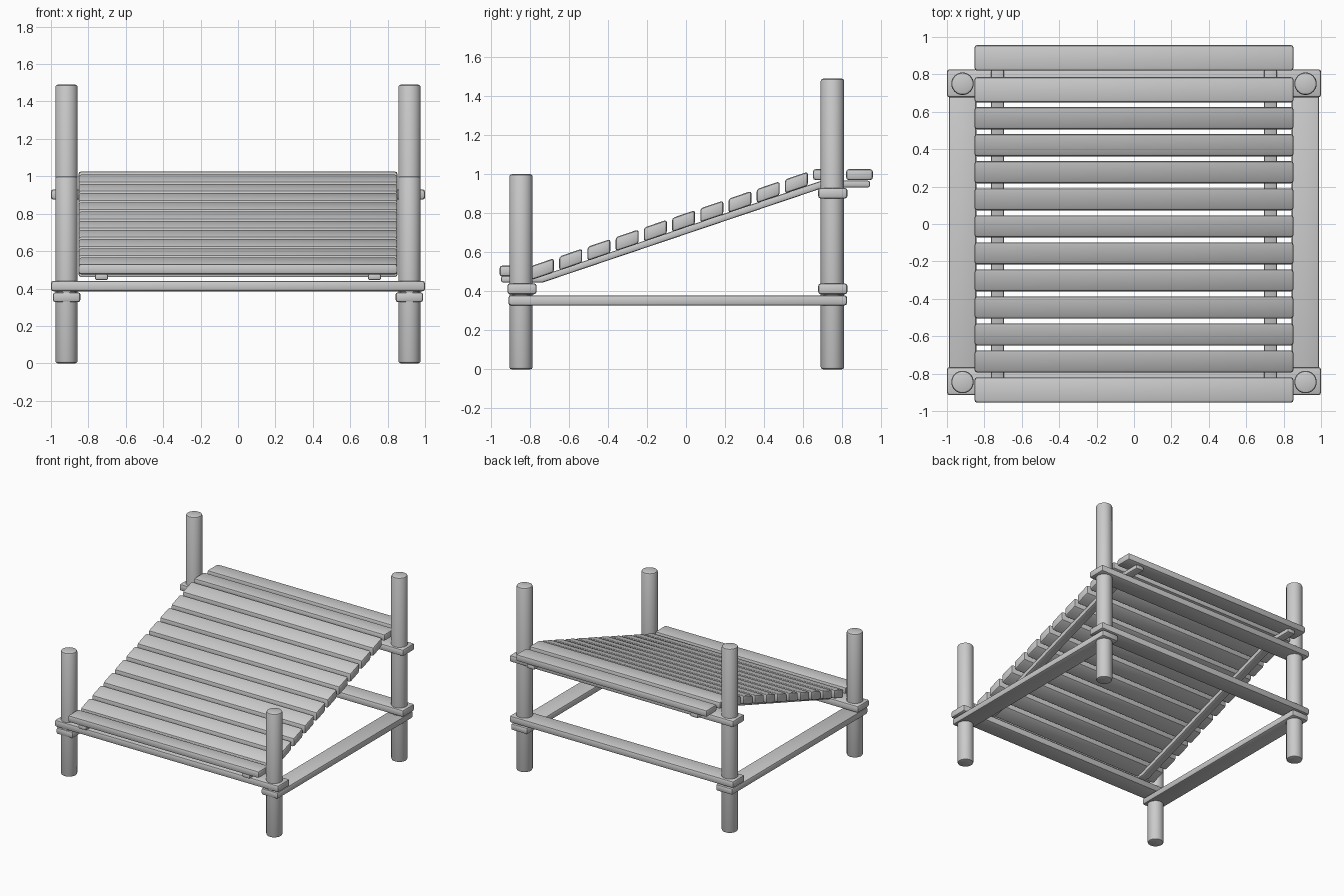
import bpy, bmesh

if "Cube" in bpy.data.objects:
    bpy.data.objects.remove(bpy.data.objects["Cube"])

SLOPE = 0.341


def finish(name, bm, bevel):
    bmesh.ops.recalc_face_normals(bm, faces=bm.faces)
    me = bpy.data.meshes.new(name)
    bm.to_mesh(me)
    bm.free()
    ob = bpy.data.objects.new(name, me)
    bpy.context.collection.objects.link(ob)
    mod = ob.modifiers.new("rounded_edges", 'BEVEL')
    mod.width, mod.segments, mod.limit_method = bevel, 2, 'ANGLE'
    bpy.context.view_layer.objects.active = ob
    ob.select_set(True)
    bpy.ops.object.modifier_apply(modifier=mod.name)
    bpy.ops.object.shade_smooth_by_angle(angle=0.6)
    ob.select_set(False)
    return ob


def extrude_profile(name, profile, x0, x1, bevel):
    """Extrude a (y, z) outline along x."""
    bm = bmesh.new()
    face = bm.faces.new([bm.verts.new((x0, y, z)) for y, z in profile])
    new = bmesh.ops.extrude_face_region(bm, geom=[face])["geom"]
    bmesh.ops.translate(bm, vec=(x1 - x0, 0, 0),
                        verts=[v for v in new if isinstance(v, bmesh.types.BMVert)])
    return finish(name, bm, bevel)


def board(name, x0, x1, y0, y1, z0, z1, shear=0, bevel=0.014):
    d = shear * (y1 - y0) / 2
    return extrude_profile(name, [(y0, z0 - d), (y1, z0 + d), (y1, z1 + d), (y0, z1 - d)],
                           x0, x1, bevel)


def post(name, x, y, height):
    bm = bmesh.new()
    bmesh.ops.create_cone(bm, cap_ends=True, segments=32, radius1=0.06, radius2=0.06, depth=height)
    bmesh.ops.translate(bm, verts=bm.verts, vec=(x, y, height / 2))
    return finish(name, bm, 0.013)


# Posts, side rails and sloped bearers, mirrored left and right
bearer = [(-0.947, 0.445), (-0.735, 0.445), (0.708, 0.932), (0.942, 0.932),
          (0.942, 0.967), (0.695, 0.967), (-0.745, 0.479), (-0.947, 0.479)]
for side, s in (("left", -1), ("right", 1)):
    post(f"{side}_front_post", s * 0.917, -0.845, 1.0)
    post(f"{side}_back_post", s * 0.917, 0.75, 1.49)
    a, b = sorted((s * 0.842, s * 0.99))
    board(f"{side}_side_rail", a, b, -0.91, 0.825, 0.327, 0.38)
    a, b = sorted((s * 0.695, s * 0.765))
    extrude_profile(f"{side}_sloped_bearer", bearer, a, b, 0.01)

# Cross rails
board("front_cross_rail", -1, 1, -0.915, -0.765, 0.385, 0.441)
board("back_lower_cross_rail", -1, 1, 0.677, 0.827, 0.385, 0.441)
board("back_upper_cross_rail", -1, 1, 0.677, 0.827, 0.875, 0.93)

# Level planks at the foot and the top
for name, y0, y1, z in (("foot_plank", -0.955, -0.82, 0.476),
                        ("top_inner_plank", 0.65, 0.785, 0.97),
                        ("top_outer_plank", 0.82, 0.957, 0.97)):
    board(name, -0.853, 0.853, y0, y1, z, z + 0.056)

# Sloped slats
for i in range(10):
    y = -0.735 + i * 0.1445
    z = 0.764 + SLOPE * y
    board(f"slat_{i + 1}", -0.853, 0.853, y - 0.059, y + 0.059, z - 0.036, z + 0.036, SLOPE)
